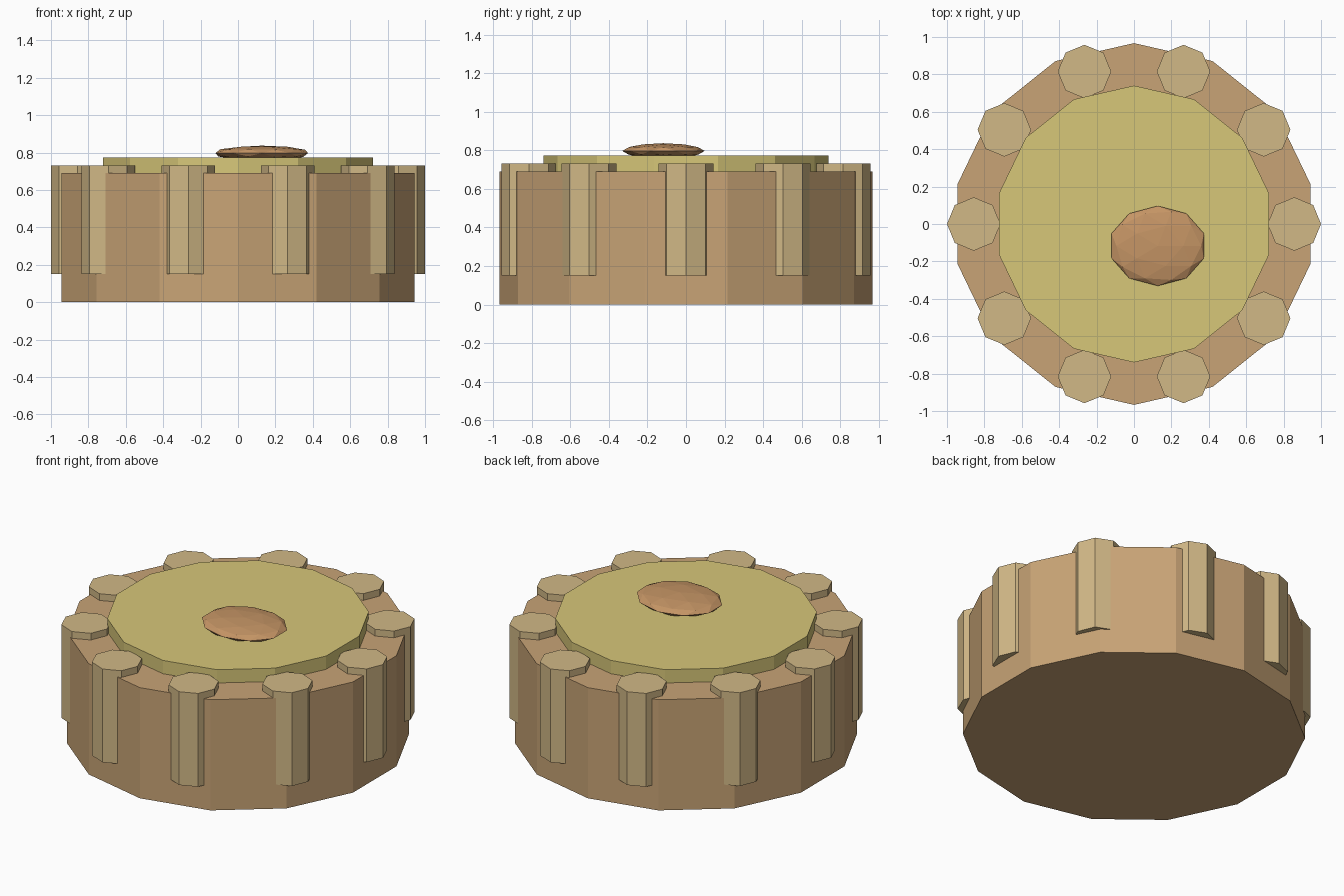
import bpy
from math import cos, sin, pi

if "Cube" in bpy.data.objects:
    bpy.data.objects.remove(bpy.data.objects["Cube"])


def material(name, rgb):
    m = bpy.data.materials.new(name)
    m.diffuse_color = (*rgb, 1)
    m.use_nodes = True
    m.node_tree.nodes["Principled BSDF"].inputs["Base Color"].default_value = m.diffuse_color
    return m


def prism(name, sides, radius, z0, z1, mat, x=0, y=0):
    bpy.ops.mesh.primitive_cylinder_add(
        vertices=sides, radius=radius, depth=z1 - z0,
        location=(x, y, (z0 + z1) / 2))
    ob = bpy.context.object
    ob.name = name
    ob.data.materials.append(mat)
    return ob


crust = material("crust", (0.58, 0.37, 0.18))
rim = material("rim", (0.64, 0.48, 0.24))
filling = material("filling", (0.68, 0.57, 0.19))
nut = material("nut", (0.56, 0.30, 0.13))

# Fourteen-sided body and the raised disc on top
prism("crust_body", 14, 0.967, 0, 0.69, crust)
prism("filling_disc", 14, 0.74, 0.65, 0.773, filling)

# Ten octagonal ribs around the edge, all facing the same way
for i in range(10):
    a = 2 * pi * i / 10
    prism(f"crust_rib_{i + 1}", 8, 0.143, 0.15, 0.732, rim,
          0.857 * cos(a), 0.857 * sin(a))

# Off-centre flattened pebble topping
bpy.ops.mesh.primitive_ico_sphere_add(subdivisions=2, radius=1,
                                      location=(0.127, -0.117, 0.797))
topping = bpy.context.object
topping.name = "topping"
topping.scale = (0.26, 0.214, 0.04)
topping.data.materials.append(nut)
